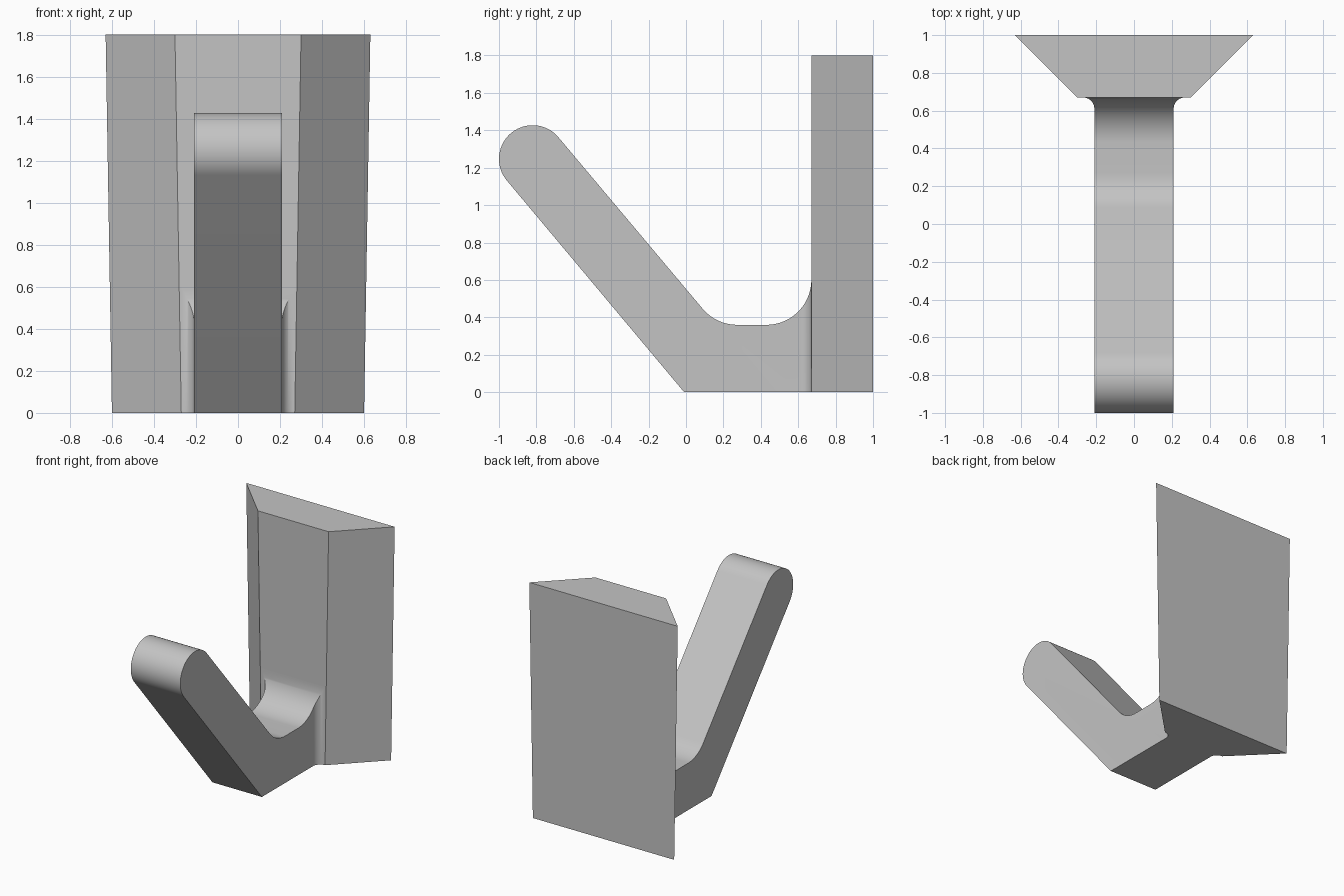
import bpy, bmesh
from math import sin, cos, radians, sqrt

if "Cube" in bpy.data.objects:
    bpy.data.objects.remove(bpy.data.objects["Cube"])

grey = bpy.data.materials.new("light grey")
grey.diffuse_color = (0.55, 0.55, 0.55, 1)
grey.use_nodes = True
grey.node_tree.nodes["Principled BSDF"].inputs["Base Color"].default_value = grey.diffuse_color


def finish(bm, name, smooth=False):
    bmesh.ops.remove_doubles(bm, verts=bm.verts, dist=1e-5)
    bmesh.ops.recalc_face_normals(bm, faces=bm.faces)
    mesh = bpy.data.meshes.new(name)
    bm.to_mesh(mesh)
    bm.free()
    mesh.materials.append(grey)
    obj = bpy.data.objects.new(name, mesh)
    bpy.context.collection.objects.link(obj)
    if smooth:
        bpy.ops.object.select_all(action='DESELECT')
        obj.select_set(True)
        bpy.context.view_layer.objects.active = obj
        bpy.ops.object.shade_smooth_by_angle(angle=radians(30))
    return obj


def arc(cy, cz, r, a0, a1, n):
    angles = [radians(a0 + (a1 - a0) * i / n) for i in range(n + 1)]
    return [(cy + r * cos(a), cz + r * sin(a)) for a in angles]


# Wall block: trapezoid plan, slightly wider at the top
WALL = 0.67
bm = bmesh.new()
rings = []
for z, front, back in ((0, 0.27, 0.60), (1.8, 0.30, 0.63)):
    rings.append([bm.verts.new(p) for p in
                  ((-front, WALL, z), (front, WALL, z), (back, 1, z), (-back, 1, z))])
for ring in rings:
    bm.faces.new(ring)
for i in range(4):
    j = (i + 1) % 4
    bm.faces.new((rings[0][i], rings[0][j], rings[1][j], rings[1][i]))
finish(bm, "wall_block")

# Hook: side profile with round tip and filleted bends
W, R, FR = 0.21, 0.24, 0.06          # half width, bend radius, side fillet radius
FY = WALL - FR                       # where the side flare begins


def bend_top(y):
    return 0.60 - sqrt(max(0, R * R - (y - (WALL - R)) ** 2))


profile = [(-0.01, 0), (FY, 0), (FY, bend_top(FY))]
profile += [(y, z) for y, z in reversed(arc(WALL - R, 0.60, R, 270, 360, 30)) if y < FY - 0.002]
profile += arc(0.273, 0.60, R, 270, 220, 16)
profile += arc(-0.82, 1.247, 0.18, 40, 220, 40)

bm = bmesh.new()
sides = [[bm.verts.new((x, y, z)) for y, z in profile] for x in (-W, W)]
for side in sides:
    bm.faces.new(side)
for i in range(len(profile)):
    j = (i + 1) % len(profile)
    if i != 1:                       # stay open where the flare continues
        bm.faces.new((sides[0][i], sides[0][j], sides[1][j], sides[1][i]))

# Flare: the hook widens into the wall block with concave side fillets
sections = []
for i in range(17):
    a = radians(90 * i / 16)
    y, w = FY + FR * sin(a), W + FR - FR * cos(a)
    z = bend_top(y)
    sections.append([bm.verts.new(p) for p in ((-w, y, 0), (w, y, 0), (w, y, z), (-w, y, z))])
for a, b in zip(sections, sections[1:]):
    for i in range(4):
        j = (i + 1) % 4
        bm.faces.new((a[i], a[j], b[j], b[i]))
finish(bm, "hook", smooth=True)
